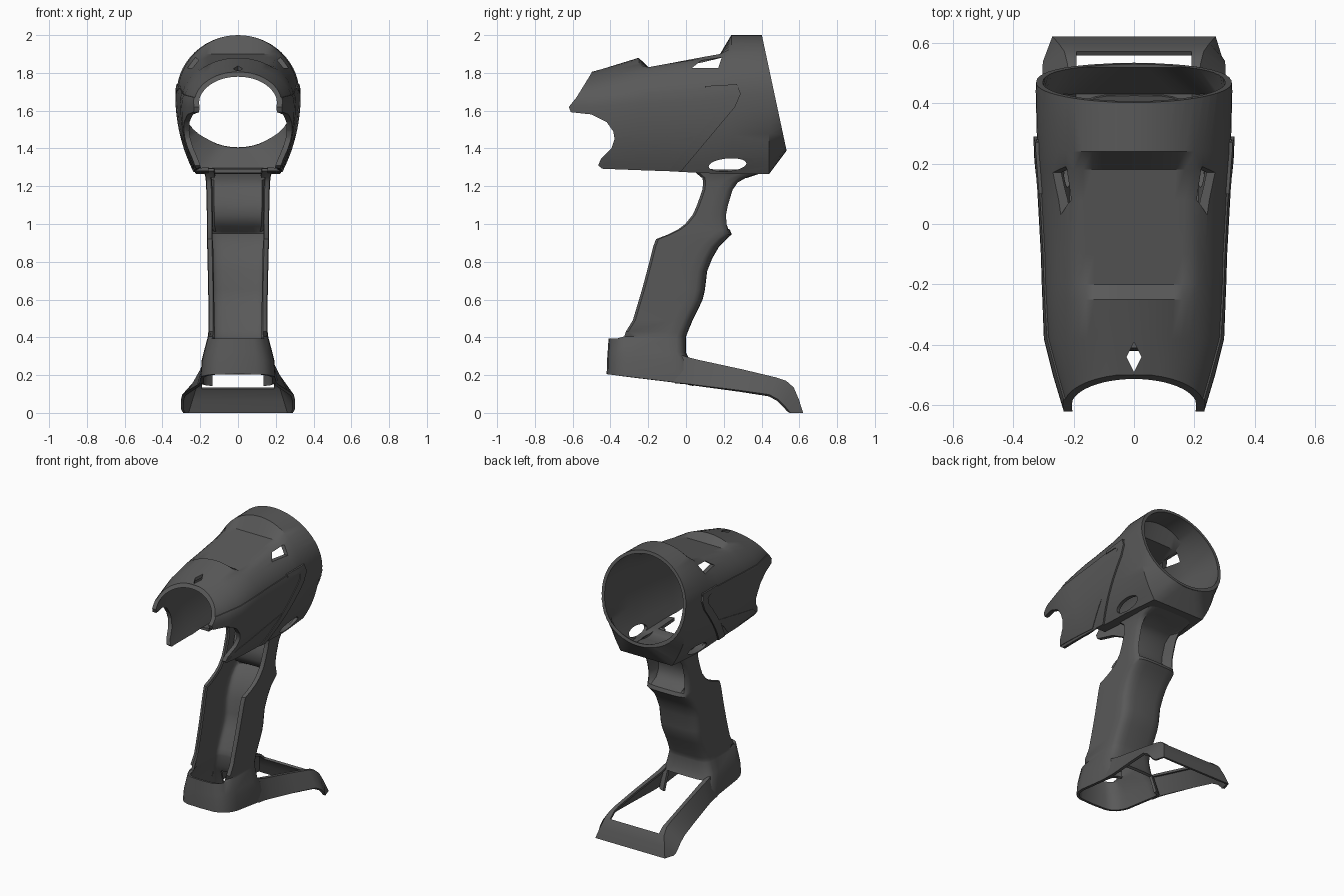
import bpy, bmesh
from math import sin, cos, pi, radians

if "Cube" in bpy.data.objects:
    bpy.data.objects.remove(bpy.data.objects["Cube"])

GREY = bpy.data.materials.new("dark_grey")
GREY.diffuse_color = (.1, .1, .1, 1)
GREY.use_nodes = True
GREY.node_tree.nodes["Principled BSDF"].inputs["Base Color"].default_value = GREY.diffuse_color


def new_object(name, bm):
    me = bpy.data.meshes.new(name)
    bm.to_mesh(me)
    bm.free()
    ob = bpy.data.objects.new(name, me)
    me.materials.append(GREY)
    bpy.context.collection.objects.link(ob)
    return ob


def loft(name, rings, closed, skip, thick):
    """Shell through successive rings of points; skip(centre) leaves openings."""
    bm = bmesh.new()
    rows = [[bm.verts.new(p) for p in r] for r in rings]
    n = len(rows[0])
    for a, b in zip(rows, rows[1:]):
        for j in range(n if closed else n - 1):
            k = (j + 1) % n
            vs = (a[j], a[k], b[k], b[j])
            c = sum((v.co for v in vs), vs[0].co * 0) / 4
            if not skip(c):
                bm.faces.new(vs)
    bmesh.ops.delete(bm, geom=[v for v in bm.verts if not v.link_faces], context='VERTS')
    ob = new_object(name, bm)
    m = ob.modifiers.new("wall", 'SOLIDIFY')
    m.thickness, m.offset = thick, -1
    return ob


def prism(outline, x0, x1):
    """Cutter: y-z outline swept from x0 to x1."""
    bm = bmesh.new()
    f = bm.faces.new([bm.verts.new((x0, y, z)) for y, z in outline])
    ext = bmesh.ops.extrude_face_region(bm, geom=[f])['geom']
    for v in ext:
        if isinstance(v, bmesh.types.BMVert):
            v.co.x = x1
    bmesh.ops.recalc_face_normals(bm, faces=bm.faces)
    ob = new_object("cutter", bm)
    ob.hide_render = True
    return ob


def cut(ob, cutter, op='DIFFERENCE'):
    m = ob.modifiers.new("cut", 'BOOLEAN')
    m.object, m.operation, m.solver = cutter, op, 'EXACT'


def finish(ob, angle=32):
    bpy.ops.object.select_all(action='DESELECT')
    ob.select_set(True)
    bpy.context.view_layer.objects.active = ob
    for m in list(ob.modifiers):
        bpy.ops.object.modifier_apply(modifier=m.name)
    for v in ob.data.vertices:
        v.co.z = max(v.co.z, 0)
    bpy.ops.object.shade_smooth_by_angle(angle=radians(angle))


# Head sections: y, half width, arc top, flat cap, widest z, floor half width, floor z
HEAD = [(-.64, .22, 1.775, 3, 1.62, .21, 1.30), (-.5, .262, 1.805, 3, 1.62, .215, 1.295),
        (-.38, .292, 1.84, 3, 1.63, .22, 1.29), (-.25, .297, 1.88, 3, 1.64, .225, 1.285),
        (-.2, .299, 1.89, 1.83, 1.645, .225, 1.283), (-.1, .302, 1.905, 1.848, 1.65, .225, 1.28),
        (.08, .312, 1.935, 1.882, 1.66, .225, 1.27), (.18, .317, 1.965, 1.90, 1.67, .225, 1.267),
        (.24, .32, 2.0, 3, 1.68, .22, 1.265), (.44, .325, 2.0, 3, 1.69, .2, 1.265),
        (.53, .32, 2.0, 3, 1.695, 0, 1.385), (.6, .31, 2.0, 3, 1.7, 0, 1.40)]


def head_shell(name, grow=0.0, thick=.022):
    rings = []
    for y, w, top, cap, zc, wb, zb in HEAD:
        w += grow
        half = [(w * sin(i * pi / 28), min(zc + (top - zc) * cos(i * pi / 28), cap))
                for i in range(15)]
        if wb:      # open-bottomed body with a narrow flat floor
            wb += grow
            half += [(w - (w - wb) * (s / 10) ** 2.2, zc - (zc - zb) * s / 10)
                     for s in range(1, 11)] + [(.7 * wb, zb), (0, zb)]
        else:       # round rear rim
            half += [(w * cos(s * pi / 24), zc - (zc - zb) * sin(s * pi / 24))
                     for s in range(1, 12)] + [(0, zb)]
        rings.append([(x, y, z) for x, z in half] + [(-x, y, z) for x, z in half[-2:0:-1]])
    return loft(name, rings, True, lambda c: c.z < 1.4 and (
        (abs(c.x) < .1 and c.y < .08) or (abs(c.x) < .2 and c.y < -.1)), thick)


# Scalloped front edge shared by the head and its side panels
FRONT = [(-.58, 1.67), (-.62, 1.62), (-.61, 1.592), (-.5, 1.58), (-.42, 1.54), (-.385, 1.49),
         (-.378, 1.45), (-.395, 1.4), (-.45, 1.345), (-.465, 1.31), (-.44, 1.29)]

head = head_shell("head_housing")
cut(head, prism([(.38, 2.1), (-.5, 2.1), (-.5, 1.8)] + FRONT + [(-.3, 1.2), (.573, 1.2)], -.5, .5),
    'INTERSECT')
# Side windows beside the top recess
for x0, x1 in ((.185, .45), (-.45, -.185)):
    cut(head, prism([(.03, 1.825), (.08, 1.865), (.19, 1.882), (.17, 1.825)], x0, x1))
# Oval opening above the neck
oval = [(.1 * cos(a * pi / 14), .034 * sin(a * pi / 14)) for a in range(28)]
cut(head, prism([(.22 + u, 1.313 + v + .08 * u) for u, v in oval], -.5, .5))
# Small diamond hole in the nose
bm = bmesh.new()
bmesh.ops.create_cone(bm, cap_ends=True, segments=4, radius1=.05, radius2=.05, depth=.3)
for v in bm.verts:
    v.co.x *= .5
    v.co.y -= .44
    v.co.z += 1.8
diamond = new_object("cutter", bm)
diamond.hide_render = True
cut(head, diamond)
finish(head)

# Raised side panels and the diagonal rib bordering them
PANELS = {
    "side_panel": (.006, [(.28, 1.735), (.15, 1.725), (-.3, 1.69)] + FRONT
                   + [(-.12, 1.25), (.2, 1.6), (.27, 1.66)]),
    "diagonal_rib": (.011, [(.27, 1.74), (.1, 1.73), (.1, 1.71), (.2, 1.705), (.225, 1.69),
                            (.215, 1.65), (-.12, 1.25), (-.05, 1.25), (.26, 1.62), (.29, 1.69)]),
    "lower_inset": (.009, [(.08, 1.475), (-.37, 1.37), (-.45, 1.31), (-.13, 1.29)]),
}
for name, (grow, outline) in PANELS.items():
    panel = head_shell(name, grow, .018)
    cut(panel, prism(outline, -.5, .5), 'INTERSECT')
    finish(panel)

# Handle: z, front y, rear y, half width, depth of the rear finger pocket
HANDLE = [(.205, -.42, .06, .2, 0), (.28, -.418, .02, .192, 0), (.32, -.415, .0, .182, 0),
          (.395, -.41, .0, .162, 0), (.405, -.375, .0, .16, 0), (.43, -.325, .01, .157, 0),
          (.49, -.288, .035, .156, 0), (.55, -.27, .065, .156, 0), (.6, -.255, .088, .157, 0),
          (.65, -.24, .1, .158, 0), (.75, -.213, .112, .16, 0), (.82, -.195, .14, .162, 0),
          (.88, -.18, .175, .163, 0), (.92, -.165, .215, .164, 0), (.945, -.1, .242, .164, 0),
          (.97, -.05, .237, .164, .005), (1.0, -.01, .23, .164, .06), (1.05, .03, .228, .165, .085),
          (1.1, .052, .238, .166, .09), (1.18, .08, .262, .168, .09), (1.22, .085, .29, .17, .07),
          (1.245, .08, .325, .172, 0), (1.28, .04, .43, .18, 0)]
rings = []
for z, yf, yr, hx, dent in HANDLE:
    ring = []
    front_depth = .04 if z > .41 else .2
    for i in range(24):
        c, s = cos(i * pi / 12), sin(i * pi / 12)
        x = hx * (abs(c) ** .5 if abs(c) > 1e-6 else 0) * (1 if c > 0 else -1)
        e = abs(s) ** (.5 if z > .41 or i <= 12 else .8)
        if i <= 12:
            y = yr - .1 + .1 * e - (dent if s > .8 else 0)
        else:
            y = yf + front_depth * (1 - e)
        # the bottom edge of the foot slopes down towards the rear
        ring.append((x, y, z - (.12 * (y + .42) if z < .25 else 0)))
    rings.append(ring)


def front_limit(z):
    """Middle line between the front and rear of the handle at height z."""
    for a, b in zip(HANDLE, HANDLE[1:]):
        if z <= b[0]:
            return (a[1] + b[1]) / 2 + .045
    return .1


def handle_gap(c):
    mid = abs(c.x) < .133
    front = c.z > .396 and mid and c.y < front_limit(c.z)
    rear = c.z < .27 and mid and c.y > -.1
    return front or rear


finish(loft("handle_shell", rings, True, handle_gap, .018), 40)

# Base frame: top y, top z, inner x, outer x, then lower edge y, z, x
BASE = [(-.02, .305, .165, .175, -.06, .16, .203), (.01, .295, .15, .178, .0, .155, .208),
        (.06, .282, .15, .18, .06, .147, .217), (.3, .23, .175, .2, .28, .12, .262),
        (.48, .187, .19, .215, .44, .097, .295), (.53, .17, .19, .22, .49, .07, .302),
        (.57, .135, .19, .23, .52, .04, .303), (.598, .07, .19, .25, .54, .015, .3),
        (.62, 0, .19, .27, .555, 0, .29)]
rings = []
for yt, zt, xi, xo, yb, zb, xb in BASE:
    half = [(xi, yt, zt), (xo, yt, zt), (xb, yb, zb)]
    rings.append([(-x, y, z) for x, y, z in reversed(half)] + half)
finish(loft("base_frame", rings, False, lambda c: abs(c.x) < .05 and c.y < .57, .016))
